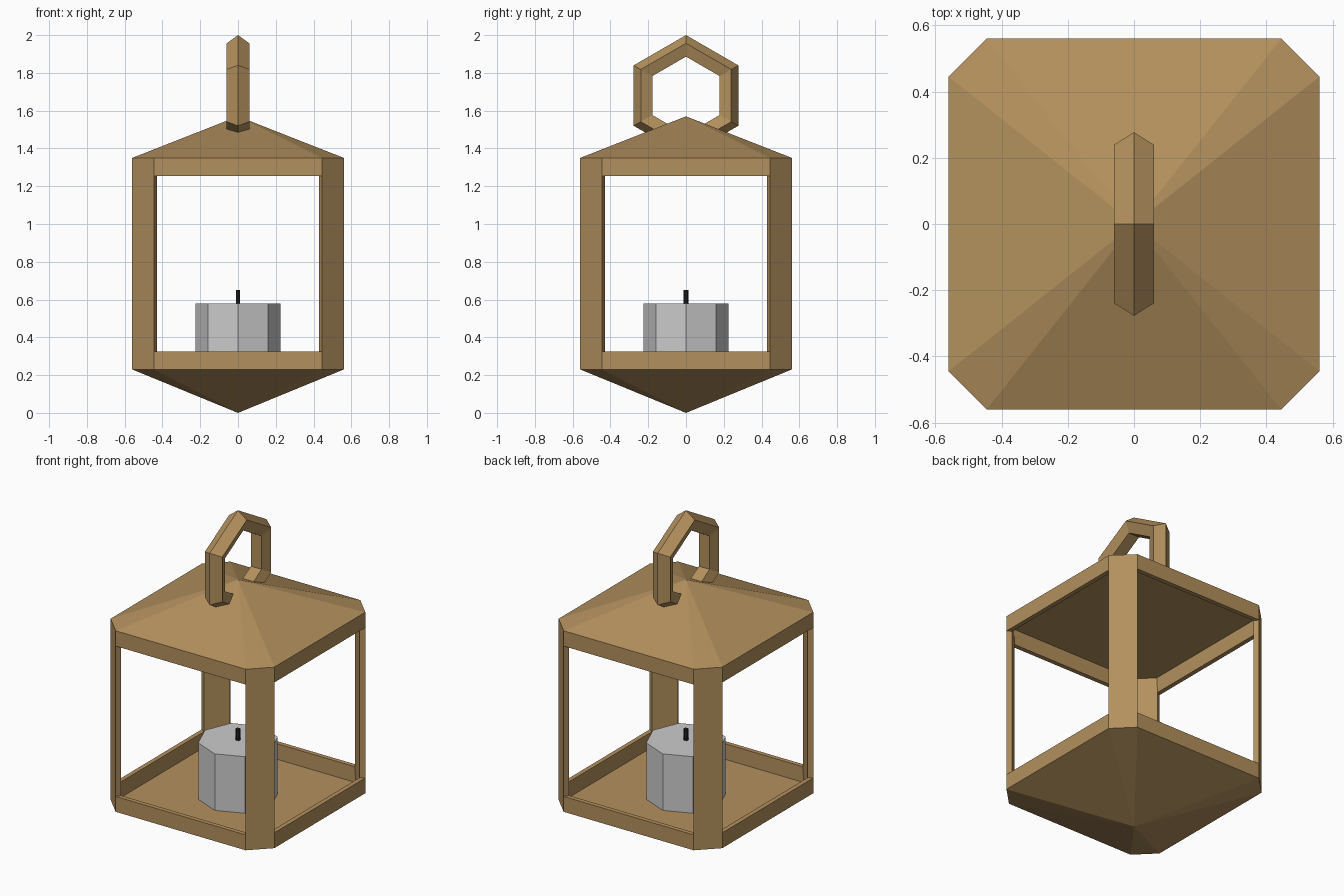
import bpy, bmesh, math

if "Cube" in bpy.data.objects:
    bpy.data.objects.remove(bpy.data.objects["Cube"])

HALF, FLAT = 0.56, 0.445          # half width and half length of the long flat sides
Z_BASE, Z_SILL, Z_HEAD, Z_ROOF = 0.23, 0.325, 1.255, 1.35


def material(name, rgb):
    m = bpy.data.materials.new(name)
    m.diffuse_color = (*rgb, 1)
    m.use_nodes = True
    m.node_tree.nodes["Principled BSDF"].inputs["Base Color"].default_value = m.diffuse_color
    return m


bronze = material("bronze", (0.45, 0.28, 0.11))
black = material("black", (0.015, 0.015, 0.015))

# chamfered square outline, starting with the two ends of the right side
outline = [(HALF, -FLAT), (HALF, FLAT), (FLAT, HALF), (-FLAT, HALF),
           (-HALF, FLAT), (-HALF, -FLAT), (-FLAT, -HALF), (FLAT, -HALF)]


def make_object(name, bm, mat):
    bmesh.ops.recalc_face_normals(bm, faces=bm.faces)
    mesh = bpy.data.meshes.new(name)
    bm.to_mesh(mesh)
    bm.free()
    mesh.materials.append(mat)
    ob = bpy.data.objects.new(name, mesh)
    bpy.context.collection.objects.link(ob)
    return ob


def ring(bm, z):
    return [bm.verts.new((x, y, z)) for x, y in outline]


def pyramid(name, z_rim, z_tip):
    bm = bmesh.new()
    rim = ring(bm, z_rim)
    tip = bm.verts.new((0, 0, z_tip))
    bm.faces.new(rim)
    for i in range(8):
        bm.faces.new((rim[i], rim[(i + 1) % 8], tip))
    return make_object(name, bm, bronze)


# pointed base with flat floor, and roof with flat ceiling
pyramid("base", Z_BASE, 0.0)
pyramid("roof", Z_ROOF, 1.57)

# frame: sill and head rails with corner posts, windows left open
bm = bmesh.new()
rings = [ring(bm, z) for z in (Z_BASE, Z_SILL, Z_HEAD, Z_ROOF)]
for level in range(3):
    lo, hi = rings[level], rings[level + 1]
    for i in range(8):
        if level == 1 and i % 2 == 0:
            continue
        j = (i + 1) % 8
        bm.faces.new((lo[i], lo[j], hi[j], hi[i]))
frame = make_object("window_frame", bm, bronze)
solid = frame.modifiers.new("thickness", 'SOLIDIFY')
solid.thickness = 0.03
solid.offset = -1
solid.use_even_offset = True

# hexagonal carrying ring, lower part sunk in the roof
bpy.ops.mesh.primitive_torus_add(major_segments=6, minor_segments=5,
                                 major_radius=0.257, minor_radius=0.063,
                                 location=(0, 0, 1.68), rotation=(0, math.pi / 2, 0))
handle = bpy.context.object
handle.name = "carry_ring"
handle.data.materials.append(bronze)
for p in handle.data.polygons:
    p.use_smooth = False


def cylinder(name, sides, radius, z0, z1):
    bpy.ops.mesh.primitive_cylinder_add(vertices=sides, radius=radius, depth=z1 - z0,
                                        location=(0, 0, (z0 + z1) / 2))
    ob = bpy.context.object
    ob.name = name
    return ob


# candle and wick
cylinder("candle", 8, 0.226, Z_BASE, 0.58)
cylinder("wick", 6, 0.013, 0.57, 0.65).data.materials.append(black)
